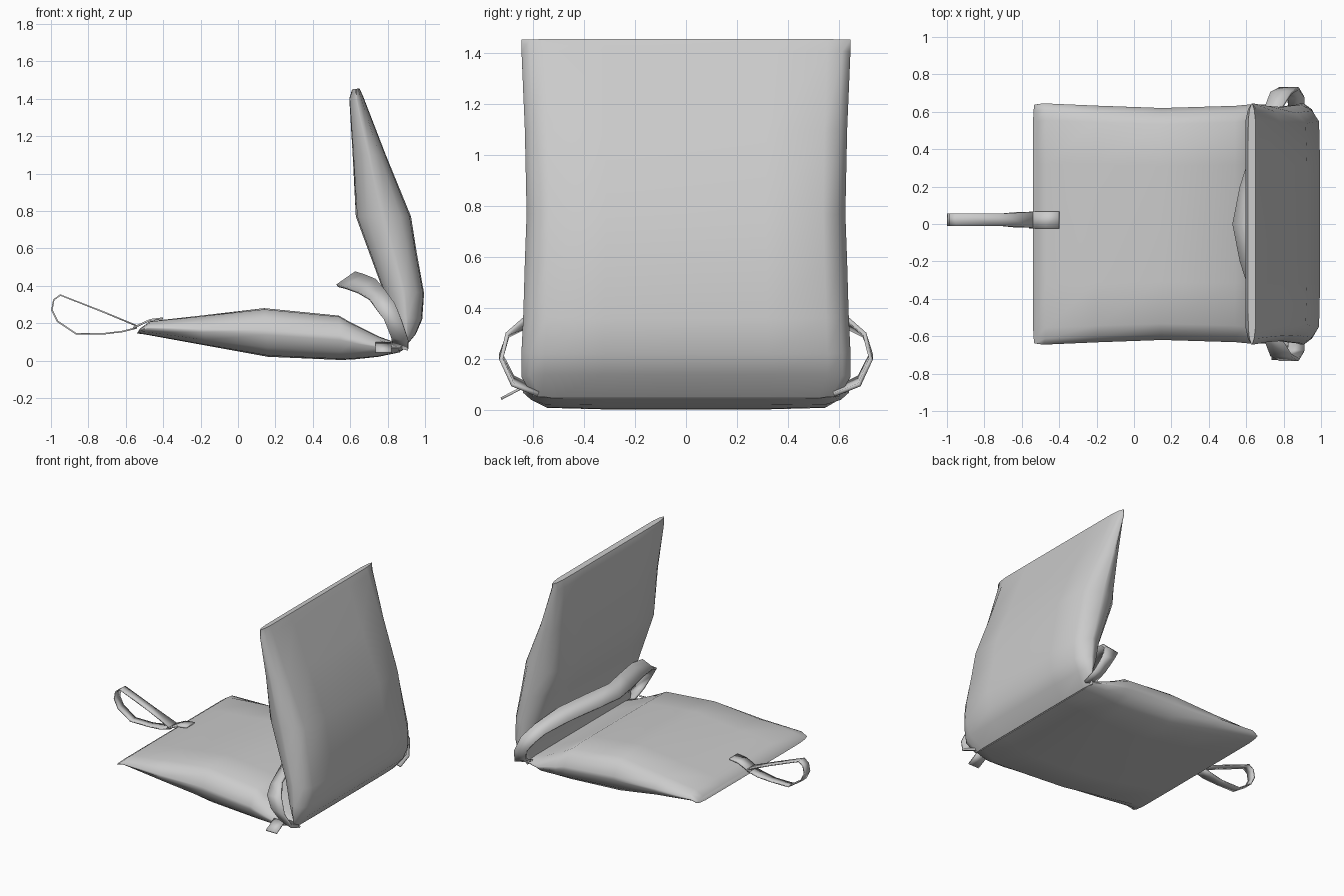
import bpy, bmesh, math

cube = bpy.data.objects.get("Cube")
if cube:
    bpy.data.objects.remove(cube, do_unlink=True)

fabric = bpy.data.materials.new("grey fabric")
fabric.use_nodes = True
grey = (0.6, 0.6, 0.6, 1)
fabric.diffuse_color = grey
fabric.node_tree.nodes["Principled BSDF"].inputs["Base Color"].default_value = grey


def finish(name, bm, angle):
    bmesh.ops.recalc_face_normals(bm, faces=bm.faces)
    mesh = bpy.data.meshes.new(name)
    bm.to_mesh(mesh)
    bm.free()
    obj = bpy.data.objects.new(name, mesh)
    bpy.context.collection.objects.link(obj)
    mesh.materials.append(fabric)
    bpy.ops.object.select_all(action="DESELECT")
    obj.select_set(True)
    bpy.context.view_layer.objects.active = obj
    bpy.ops.object.shade_smooth_by_angle(angle=math.radians(angle))
    return obj


# Stuffed panel: each station is an upper point, a lower point and a half width
SECTION = [(-1, 0.1), (-0.95, 0.62), (-0.86, 0.95), (-0.5, 1), (0, 1),
           (0.5, 1), (0.86, 0.95), (0.95, 0.62), (1, 0.1)]


def cushion(name, stations):
    bm = bmesh.new()
    rings = []
    for a, b, half in stations:
        mx, mz = (a[0] + b[0]) / 2, (a[1] + b[1]) / 2
        ring = []
        for p, section in ((a, SECTION), (b, SECTION[::-1])):
            for v, f in section:
                ring.append(bm.verts.new((mx + (p[0] - mx) * f, v * half,
                                          mz + (p[1] - mz) * f)))
        rings.append(ring)
    n = len(rings[0])
    for r, s in zip(rings, rings[1:]):
        for i in range(n):
            j = (i + 1) % n
            bm.faces.new((r[i], r[j], s[j], s[i]))
    bm.faces.new(rings[0])
    bm.faces.new(rings[-1])
    return finish(name, bm, 50)


# Flat webbing: pairs of edge points swept into a strip and thickened
def webbing(name, pairs, thickness, closed=False):
    bm = bmesh.new()
    rows = [(bm.verts.new(a), bm.verts.new(b)) for a, b in pairs]
    following = rows[1:] + rows[:1] if closed else rows[1:]
    for r, s in zip(rows, following):
        bm.faces.new((r[0], r[1], s[1], s[0]))
    obj = finish(name, bm, 40)
    solid = obj.modifiers.new("thickness", "SOLIDIFY")
    solid.thickness = thickness
    solid.offset = 0
    return obj


cushion("seat_cushion", [
    ((-0.525, 0.17), (-0.54, 0.145), 0.638),
    ((-0.47, 0.21), (-0.5, 0.14), 0.645),
    ((-0.2, 0.24), (-0.17, 0.08), 0.632),
    ((0.14, 0.28), (0.16, 0.02), 0.62),
    ((0.54, 0.24), (0.55, 0.003), 0.632),
    ((0.6, 0.205), (0.62, 0.006), 0.638),
    ((0.75, 0.13), (0.75, 0.02), 0.64),
    ((0.86, 0.09), (0.87, 0.045), 0.6)])

cushion("back_cushion", [
    ((0.61, 1.45), (0.65, 1.455), 0.645),
    ((0.595, 1.4), (0.67, 1.41), 0.645),
    ((0.613, 1.1), (0.79, 1.1), 0.632),
    ((0.63, 0.77), (0.925, 0.77), 0.625),
    ((0.7, 0.58), (0.955, 0.58), 0.632),
    ((0.77, 0.39), (0.995, 0.36), 0.638),
    ((0.81, 0.24), (0.985, 0.22), 0.645),
    ((0.855, 0.12), (0.95, 0.14), 0.645),
    ((0.85, 0.055), (0.875, 0.05), 0.6)])

# Padded strap running around both sides and bowing out over the seat
half_strap = [
    (0.58, (0.83, 0.08), (0.91, 0.06)),
    (0.68, (0.82, 0.13), (0.91, 0.1)),
    (0.725, (0.78, 0.22), (0.88, 0.2)),
    (0.7, (0.73, 0.29), (0.84, 0.3)),
    (0.62, (0.7, 0.33), (0.79, 0.37)),
    (0.42, (0.64, 0.365), (0.74, 0.43)),
    (0.2, (0.57, 0.39), (0.68, 0.455)),
    (0, (0.53, 0.4), (0.63, 0.47))]
sides = half_strap + [(-y, a, b) for y, a, b in half_strap[-2::-1]]
webbing("padded_strap", [((a[0], y, a[1]), (b[0], y, b[1])) for y, a, b in sides], 0.016)

# Loose strap end below one side
webbing("strap_end", [((x, -0.725, 0.045), (x, -0.63, 0.095)) for x in (0.735, 0.82)], 0.01)

# Carrying loop at the front edge of the seat
loop = [(-0.54, 0.185), (-0.72, 0.26), (-0.95, 0.35), (-0.985, 0.325), (-0.995, 0.27),
        (-0.965, 0.21), (-0.865, 0.143), (-0.72, 0.143), (-0.62, 0.155), (-0.54, 0.175)]
webbing("carry_loop", [((x, -0.01 if x < -0.65 else -0.02, z),
                        (x, 0.055 if x < -0.65 else 0.065, z)) for x, z in loop], 0.008)
webbing("loop_tab", [((x, -0.025, z), (x, 0.068, z))
                     for x, z in ((-0.56, 0.175), (-0.47, 0.217), (-0.4, 0.226))], 0.01)
